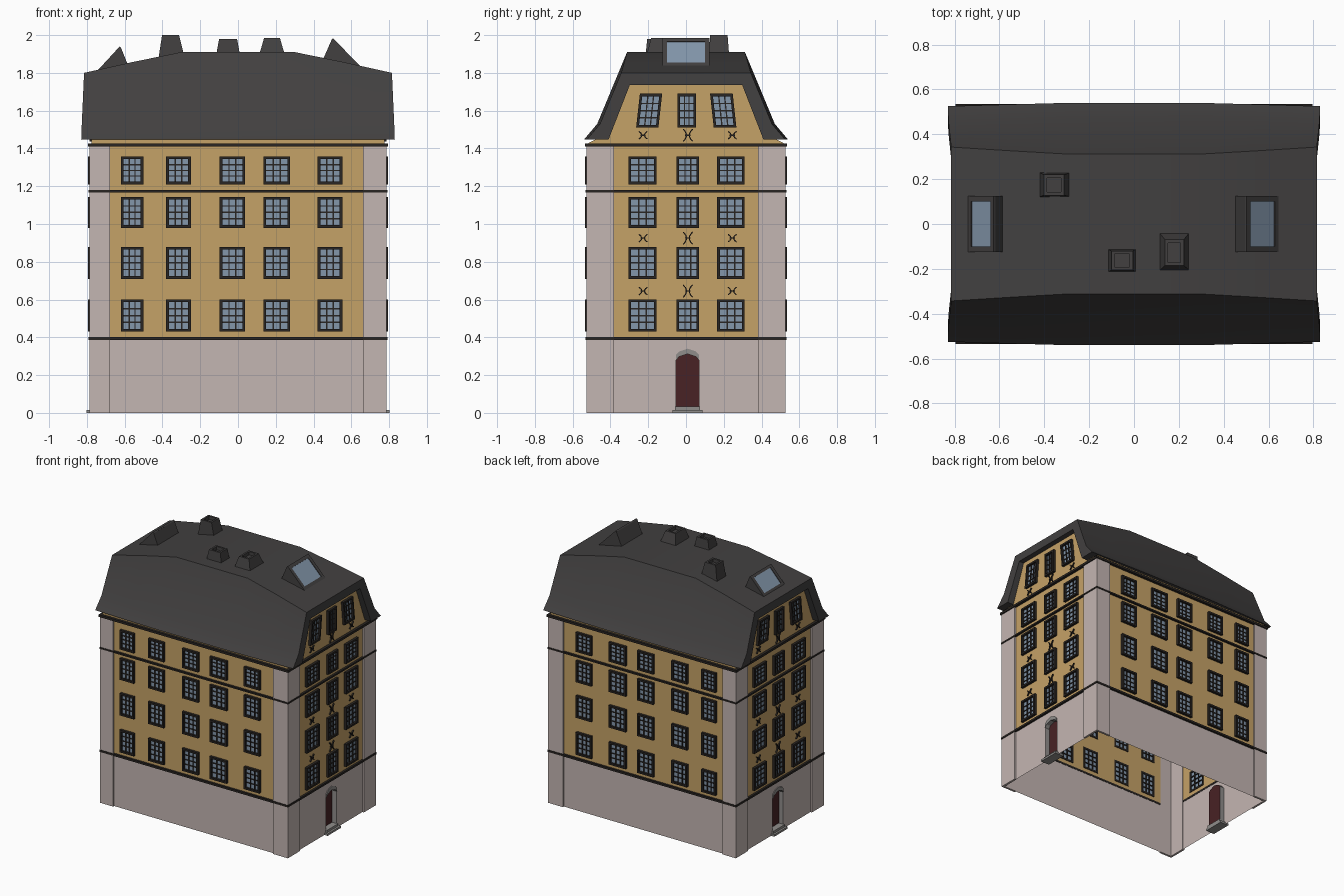
import bpy, bmesh, math
from mathutils import Vector

if "Cube" in bpy.data.objects:
    bpy.data.objects.remove(bpy.data.objects["Cube"])

COL = dict(ochre=(.56, .36, .135), stone=(.55, .465, .445), roof=(.054, .051, .051),
           iron=(.022, .018, .016), glass=(.23, .31, .41), door=(.065, .016, .018), step=(.28, .27, .26))
MAT = {}
for k, c in COL.items():
    MAT[k] = bpy.data.materials.new(k)
    MAT[k].diffuse_color = (*c, 1)

# Facade coordinates: u along the wall, d outward, z up
SIDES = {'front': lambda u, d, z: Vector((u, -d, z)), 'back': lambda u, d, z: Vector((u, d, z)),
         'right': lambda u, d, z: Vector((d, u, z)), 'left': lambda u, d, z: Vector((-d, u, z))}


class Part:
    def __init__(self, name, mat):
        self.name, self.mat, self.bm = name, mat, bmesh.new()

    def face(self, pts, ref):
        """Polygon whose normal points away from ref."""
        f = self.bm.faces.new([self.bm.verts.new(p) for p in pts])
        f.normal_update()
        if f.normal.dot(f.calc_center_median() - Vector(ref)) < 0:
            f.normal_flip()

    def prism(self, a, b):
        """Solid between two matching loops."""
        ref = sum(a + b, Vector()) / (2 * len(a))
        self.face(a, ref)
        self.face(b, ref)
        for i in range(len(a)):
            j = (i + 1) % len(a)
            self.face([a[i], a[j], b[j], b[i]], ref)

    def box(self, side, u0, u1, d0, d1, z0, z1, lean=0, zb=0):
        m = SIDES[side]
        q = [(u0, z0), (u1, z0), (u1, z1), (u0, z1)]
        self.prism(*[[m(u + lean * (z - zb), d, z) for u, z in q] for d in (d0, d1)])

    def done(self, smooth=False):
        bmesh.ops.remove_doubles(self.bm, verts=self.bm.verts, dist=1e-5)
        me = bpy.data.meshes.new(self.name)
        self.bm.to_mesh(me)
        self.bm.free()
        ob = bpy.data.objects.new(self.name, me)
        me.materials.append(MAT[self.mat])
        bpy.context.collection.objects.link(ob)
        if smooth:
            bpy.context.view_layer.objects.active = ob
            ob.select_set(True)
            bpy.ops.object.shade_smooth_by_angle(angle=math.radians(30))
            ob.select_set(False)


upper, base = Part('upper_walls', 'ochre'), Part('base_walls', 'stone')
piers, bands = Part('corner_piers', 'stone'), Part('string_courses', 'iron')
frames, panes = Part('window_frames', 'iron'), Part('window_glass', 'glass')
anchors, roof = Part('wall_anchors', 'iron'), Part('roof', 'roof')
doors, steps, arch = Part('doors', 'door'), Part('door_steps', 'step'), Part('door_reveals', 'step')

ROWS = [(.43, .60), (.71, .878), (.98, 1.143), (1.21, 1.357)]
LONG = [(-.56, .118), (-.315, .13), (-.03, .134), (.205, .142), (.487, .13)]
SHORT = [(-.23, .15), (.01, .12), (.238, .146)]
DL, DS = .515, .775   # wall distance of long and short sides


def window(side, u, w, z0, z1, d, lean=0):
    u0, u1, t, b = u - w / 2, u + w / 2, .014, .0035
    def bar(a, c, e, f, out):
        frames.box(side, a, c, d - .004, d + out, e, f, lean, z0)
    for a, c, e, f in ((u0, u0 + t, z0, z1), (u1 - t, u1, z0, z1),
                       (u0 + t, u1 - t, z0, z0 + t), (u0 + t, u1 - t, z1 - t, z1)):
        bar(a, c, e, f, .019)
    for i in (1, 2):
        x = u0 + t + (w - 2 * t) * i / 3
        bar(x - b, x + b, z0 + t, z1 - t, .01)
    for i in (1, 2, 3):
        z = z0 + t + (z1 - z0 - 2 * t) * i / 4
        bar(u0 + t, u1 - t, z - b, z + b, .008)
    m = SIDES[side]
    panes.face([m(p + lean * (z - z0), d + .003, z) for p, z in
                ((u0, z0), (u1, z0), (u1, z1), (u0, z1))], (0, 0, 1))


def anchor(side, u, z, w, h, d):
    """Wrought-iron wall tie: two back-to-back bows and a crossbar."""
    def bar(p, q):
        p, q = Vector(p), Vector(q)
        n = Vector((p.y - q.y, q.x - p.x)).normalized() * .003
        c = [p + n, p - n, q - n, q + n]
        anchors.prism(*[[SIDES[side](v.x, e, v.y) for v in c] for e in (d, d + .01)])
    for s in (-1, 1):
        pts = [(u + s * w * (.15 + .35 * abs(k / 3) ** 2), z + h / 2 * k / 3) for k in range(-3, 4)]
        for p, q in zip(pts, pts[1:]):
            bar(p, q)
    bar((u - w * .3, z), (u + w * .3, z))


for side in SIDES:
    long = side in ('front', 'back')
    m, d, half, cols = SIDES[side], DL if long else DS, DS if long else DL, LONG if long else SHORT
    # upper wall with window openings left out
    us = [-half] + [c + s * w / 2 for c, w in cols for s in (-1, 1)] + [half]
    zs = [.4] + [z for r in ROWS for z in r] + [1.45 if long else 1.43]
    for i in range(len(us) - 1):
        for j in range(len(zs) - 1):
            if not (i % 2 and j % 2):
                upper.face([m(us[a], d, zs[b]) for a, b in
                            ((i, j), (i + 1, j), (i + 1, j + 1), (i, j + 1))], (0, 0, 1))
    for c, w in cols:
        for z0, z1 in ROWS:
            window(side, c, w, z0, z1, d)
    # piers and dark bands
    for a, b in ((-.787, -.677), (.663, .787)) if long else ((-.527, -.382), (.382, .527)):
        piers.box(side, a, b, d - .004, d + .012, 0, 1.42)
    for z0, z1, o in ((.387, .402, .016), (1.168, 1.18, .016), (1.41, 1.427, .02)):
        bands.box(side, -half - o, half + o, d - .002, d + o, z0, z1)
    if long:
        base.face([m(u, d, z) for u, z in ((-half, 0), (half, 0), (half, .4), (-half, .4))], (0, 0, .2))
        continue
    # short side: base wall with arched doorway
    c = .008
    notch = [(c - .062, 0), (c - .062, .305), (c - .045, .325), (c, .34), (c + .045, .325), (c + .062, .305), (c + .062, 0)]
    base.face([m(u, d, z) for u, z in [(-half, 0)] + notch + [(half, 0), (half, .4), (-half, .4)]], (0, 0, .2))
    for p, q in zip(notch, notch[1:]):
        arch.face([m(*v) for v in ((p[0], d, p[1]), (q[0], d, q[1]), (q[0], d - .035, q[1]), (p[0], d - .035, p[1]))],
                  m(c + 9 * (p[0] + q[0] - 2 * c), d, .15 + 9 * (p[1] + q[1] - .3)))
    doors.face([m(u, d - .035, z) for u, z in notch], (0, 0, .2))
    for p, q in zip(notch[1:5], notch[2:6]):   # hood stones above the door
        k = [p, q, (q[0], q[1] - .028), (p[0], p[1] - .028)]
        arch.prism(*[[m(u, e, z) for u, z in k] for e in (d - .03, d + .006)])
    steps.box(side, c - .08, c + .08, d - .045, d + .027, 0, .015)
    steps.box(side, c - .067, c + .067, d - .045, d + .012, .015, .033)
    # gable wall, leaning gable windows, wall ties
    upper.face([m(u, d, z) for u, z in ((-.515, 1.43), (.515, 1.43), (.43, 1.47), (.31, 1.75), (-.31, 1.75), (-.43, 1.47))], (0, 0, 1.5))
    for u, w, lean in ((-.205, .118, .11), (.004, .1, 0), (.207, .12, -.11)):
        window(side, u, w, 1.51, 1.69, d, lean)
    for z in (.645, .925, 1.47):
        anchor(side, -.227, z, .045, .04, d)
        anchor(side, .01, z, .05, .065, d)
        anchor(side, .245, z, .045, .04, d)

# Roof: lofted mansard shell with thick end rims
def section(x, xb, ye, yk, zk):
    h = [(xb, DL - .005, 1.447), (xb, ye, 1.447), (xb - (xb - x) * .2, ye - .07, 1.53), (x, yk, zk)]
    return [Vector((a, -y, z)) for a, y, z in h] + [Vector(p) for p in reversed(h)]

stations = [(-.815, -.83, .525, .343, 1.8), (-.56, -.56, .533, .327, 1.857), (-.3, -.3, .54, .312, 1.91),
            (.3, .3, .54, .312, 1.91), (.56, .56, .533, .327, 1.857), (.815, .83, .525, .343, 1.8)]
secs = [section(*s) for s in stations]
for a, b in zip(secs, secs[1:]):
    for i in range(7):
        roof.face([a[i], a[i + 1], b[i + 1], b[i]], (0, 0, 1.5))
for sx, s in ((-1, secs[0]), (1, secs[-1])):
    inner = [Vector((sx * x, y, z)) for x, y, z in
             ((.828, -.41, 1.447), (.816, -.297, 1.737), (.816, .297, 1.737), (.828, .41, 1.447))]
    deep = [Vector((sx * (DS - .003), p.y, p.z)) for p in inner]
    for f in ([s[0], s[1], s[2], inner[0]], [s[2], s[3], inner[1], inner[0]], [s[3], s[4], inner[2], inner[1]],
              [s[4], s[5], inner[3], inner[2]], [s[5], s[6], s[7], inner[3]]):
        roof.face(f, (0, 0, 1.6))
    for i in range(3):   # rim soffit, facing the gable centre
        q = [inner[i], inner[i + 1], deep[i + 1], deep[i]]
        mid = sum(q, Vector()) / 4
        roof.face(q, mid * 2 - Vector((mid.x, 0, 1.5)))
    for y in (-1, 1):    # underside of the flared eave
        roof.face([Vector((sx * x, y * w, 1.447)) for x, w in ((.828, .41), (.83, .51), (.77, .51), (.77, .41))], (0, 0, 1.6))
roof.done(True)

# Chimneys: tapered stacks with a sunken flue
chim = Part('chimneys', 'roof')
for bx0, bx1, by0, by1, tx0, tx1, ty0, ty1, top in (
        (-.422, -.28, .12, .23, -.402, -.312, .128, .22, 2.0),
        (-.12, .015, -.217, -.11, -.1, -.005, -.205, -.12, 1.98),
        (.105, .255, -.215, -.028, .138, .222, -.185, -.07, 1.985)):
    def ring(x0, x1, y0, y1, z):
        return [Vector(p) for p in ((x0, y0, z), (x1, y0, z), (x1, y1, z), (x0, y1, z))]
    i = .014
    R = [ring(bx0, bx1, by0, by1, 1.87), ring(tx0, tx1, ty0, ty1, top),
         ring(tx0 + i, tx1 - i, ty0 + i, ty1 - i, top), ring(tx0 + i, tx1 - i, ty0 + i, ty1 - i, top - .025)]
    mid = Vector(((tx0 + tx1) / 2, (ty0 + ty1) / 2, 1.9))
    for n in range(3):
        for k in range(4):
            j = (k + 1) % 4
            q = [R[n][k], R[n][j], R[n + 1][j], R[n + 1][k]]
            ref = mid if n < 2 else sum(q, Vector()) / 2 - mid
            chim.face(q, ref)
    chim.face(R[3], mid - Vector((0, 0, 1)))
chim.done()

# Roof skylights: wedge dormer with framed glass on its outer slope
sky = Part('skylight_dormers', 'roof')
for back, peak, foot in (((.445, 1.86), (.497, 1.978), (.64, 1.832)), ((-.582, 1.84), (-.62, 1.935), (-.735, 1.81))):
    tri = [back, peak, foot]
    sky.prism(*[[Vector((x, y, z)) for x, z in tri] for y in (-.125, .125)])
    P, F = Vector((peak[0], 0, peak[1])), Vector((foot[0], 0, foot[1]))
    n = Vector((P.z - F.z, 0, abs(F.x - P.x))).normalized()
    n.x *= 1 if F.x > 0 else -1
    at = lambda t, y, o: P.lerp(F, t) + Vector((0, y, 0)) + n * o
    for t0, t1, y0, y1 in ((0, .12, -.125, .125), (.88, 1, -.125, .125), (.12, .88, -.125, -.1), (.12, .88, .1, .125)):
        c = ((t0, y0), (t1, y0), (t1, y1), (t0, y1))
        sky.prism(*[[at(t, y, o) for t, y in c] for o in (-.002, .008)])
    panes.face([at(t, y, .003) for t, y in ((.1, -.105), (.9, -.105), (.9, .105), (.1, .105))], (P + F) / 2 - n)
sky.done()

for p in (upper, base, piers, bands, frames, panes, anchors, doors, steps, arch):
    p.done()

for m in bpy.data.materials:
    if m.users and not m.is_grease_pencil:
        m.use_nodes = True
        m.node_tree.nodes["Principled BSDF"].inputs["Base Color"].default_value = m.diffuse_color
